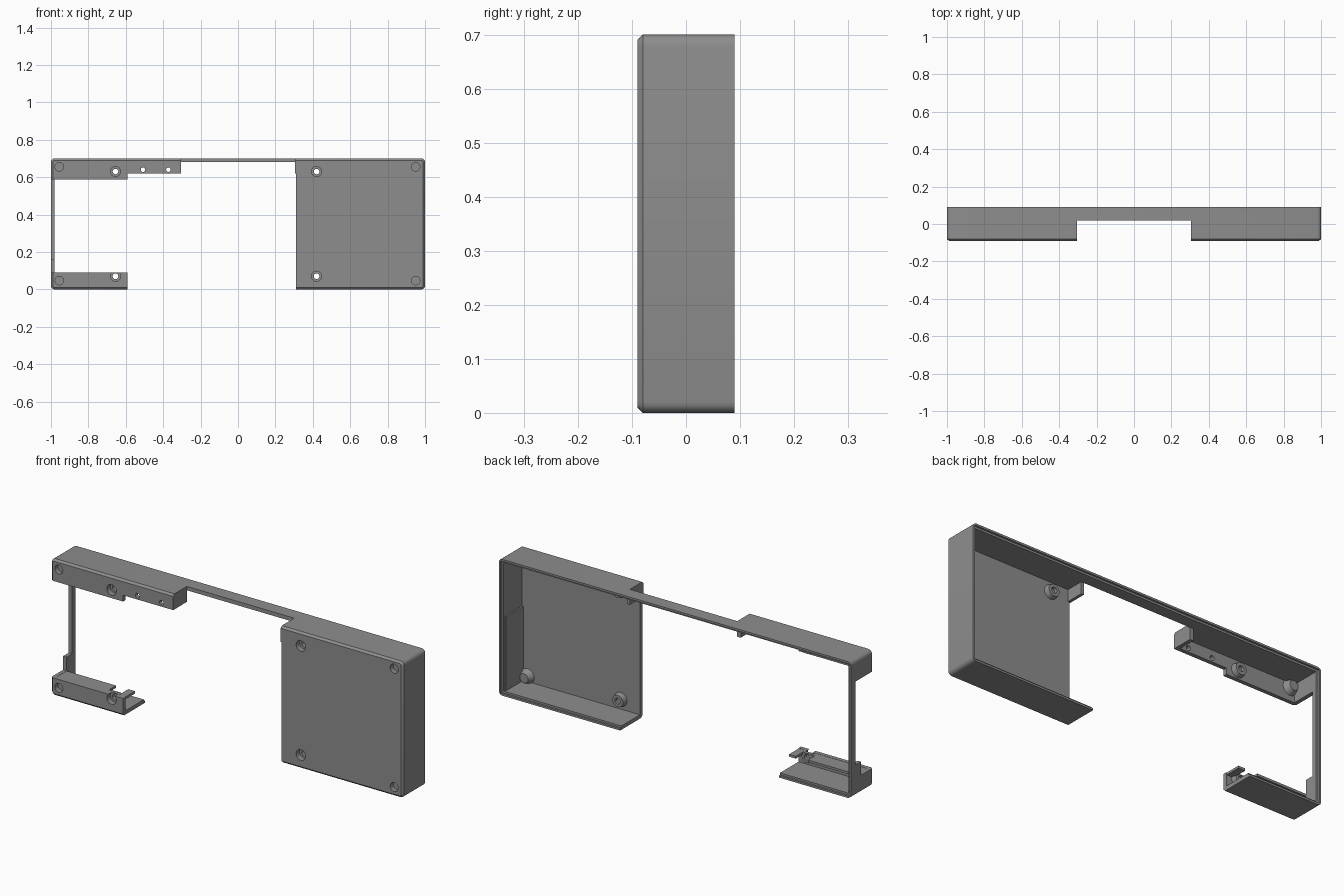
import bpy, bmesh, math
from mathutils import Matrix

if "Cube" in bpy.data.objects:
    bpy.data.objects.remove(bpy.data.objects["Cube"])

grey = bpy.data.materials.new("plain_grey")
grey.diffuse_color = (0.27, 0.27, 0.27, 1)
grey.use_nodes = True
grey.node_tree.nodes["Principled BSDF"].inputs["Base Color"].default_value = grey.diffuse_color


def make(name, bm):
    me = bpy.data.meshes.new(name)
    bm.normal_update()
    bm.to_mesh(me)
    bm.free()
    me.materials.append(grey)
    ob = bpy.data.objects.new(name, me)
    bpy.context.collection.objects.link(ob)
    return ob


def box(name, x0, x1, y0, y1, z0, z1):
    bm = bmesh.new()
    m = Matrix.Translation(((x0 + x1) / 2, (y0 + y1) / 2, (z0 + z1) / 2))
    bmesh.ops.create_cube(bm, size=1, matrix=m @ Matrix.Diagonal((x1 - x0, y1 - y0, z1 - z0, 1)))
    return make(name, bm)


def peg(name, x, z, r, y0, y1, r_back=None):
    """Round peg along y, optionally tapered towards the back."""
    bm = bmesh.new()
    m = Matrix.Translation((x, (y0 + y1) / 2, z)) @ Matrix.Rotation(-math.pi / 2, 4, 'X')
    bmesh.ops.create_cone(bm, cap_ends=True, segments=28, radius1=r, radius2=r_back or r,
                          depth=y1 - y0, matrix=m)
    return make(name, bm)


def combine(target, other, op):
    mod = target.modifiers.new("combine", 'BOOLEAN')
    mod.operation, mod.object, mod.solver = op, other, 'EXACT'
    bpy.context.view_layer.objects.active = target
    bpy.ops.object.modifier_apply(modifier=mod.name)
    bpy.data.objects.remove(other)


# Outer case: rounded corners, chamfered front edge
bm = bmesh.new()
bmesh.ops.create_cube(bm, size=1, matrix=Matrix.Translation((0, 0, 0.35)) @ Matrix.Diagonal((2, 0.18, 0.7, 1)))
corners = [e for e in bm.edges if abs(e.verts[0].co.y - e.verts[1].co.y) > 0.1]
bmesh.ops.bevel(bm, geom=corners, offset=0.02, segments=4, profile=0.5, affect='EDGES')
rim = [e for e in bm.edges if all(v.co.y < -0.08 for v in e.verts)]
bmesh.ops.bevel(bm, geom=rim, offset=0.01, segments=1, affect='EDGES')
case = make("case_shell", bm)

# Hollow from the back, with a stepped lip
combine(case, box("cavity", -0.98, 0.98, -0.07, 0.2, 0.02, 0.68), 'DIFFERENCE')
combine(case, box("lip_step", -0.99, 0.99, 0.08, 0.2, 0.01, 0.69), 'DIFFERENCE')

screws = [(x, z) for x in (-0.655, 0.42) for z in (0.07, 0.63)]
feet = [(x, z) for x in (-0.955, 0.95) for z in (0.047, 0.655)]

# Screw bosses and domed backs of the foot pockets
for x, z in screws:
    combine(case, peg("boss", x, z, 0.037, -0.075, -0.045, 0.03), 'UNION')
for x, z in feet:
    combine(case, peg("foot_back", x, z, 0.042, -0.075, -0.042, 0.024), 'UNION')

# Inner side panel and the short end walls beside the bridge
combine(case, box("side_panel", 0.972, 0.985, -0.075, 0.07, 0.015, 0.4), 'UNION')
combine(case, box("end_wall_left", -0.325, -0.305, -0.075, 0.02, 0.62, 0.685), 'UNION')
combine(case, box("end_wall_right", 0.305, 0.32, -0.075, 0.02, 0.62, 0.685), 'UNION')

# Openings: centre gap, front of bridge, left window and left side wall
for dims in ((-0.59, 0.311, -0.2, 0.2, -0.1, 0.62),
             (-0.305, 0.305, -0.2, 0.02, 0.6, 0.8),
             (-0.98, -0.5, -0.2, 0.2, 0.09, 0.588),
             (-1.1, -0.97, -0.2, 0.055, 0.16, 0.588),
             (-1.1, -0.97, -0.2, 0.01, 0.09, 0.17)):
    combine(case, box("opening", *dims), 'DIFFERENCE')

# Ledge over the lower left tray, notched around the screw
ledge = box("ledge", -0.985, -0.592, -0.076, 0.01, 0.077, 0.089)
combine(ledge, box("notch", -0.7, -0.63, -0.045, 0.1, 0, 0.2), 'DIFFERENCE')
combine(case, ledge, 'UNION')

# Screw counterbores, through holes, foot pockets and two small holes
for x, z in screws:
    combine(case, peg("counterbore", x, z, 0.027, -0.2, -0.062), 'DIFFERENCE')
    combine(case, peg("hole", x, z, 0.015, -0.2, 0.0), 'DIFFERENCE')
for x, z in feet:
    combine(case, peg("pocket", x, z, 0.023, -0.2, -0.065), 'DIFFERENCE')
for x in (-0.508, -0.372):
    combine(case, peg("small_hole", x, 0.64, 0.012, -0.2, 0.0), 'DIFFERENCE')

# Smooth the curves, keep edges crisp
bpy.ops.object.select_all(action='DESELECT')
case.select_set(True)
bpy.context.view_layer.objects.active = case
bpy.ops.object.shade_smooth_by_angle(angle=math.radians(30))
